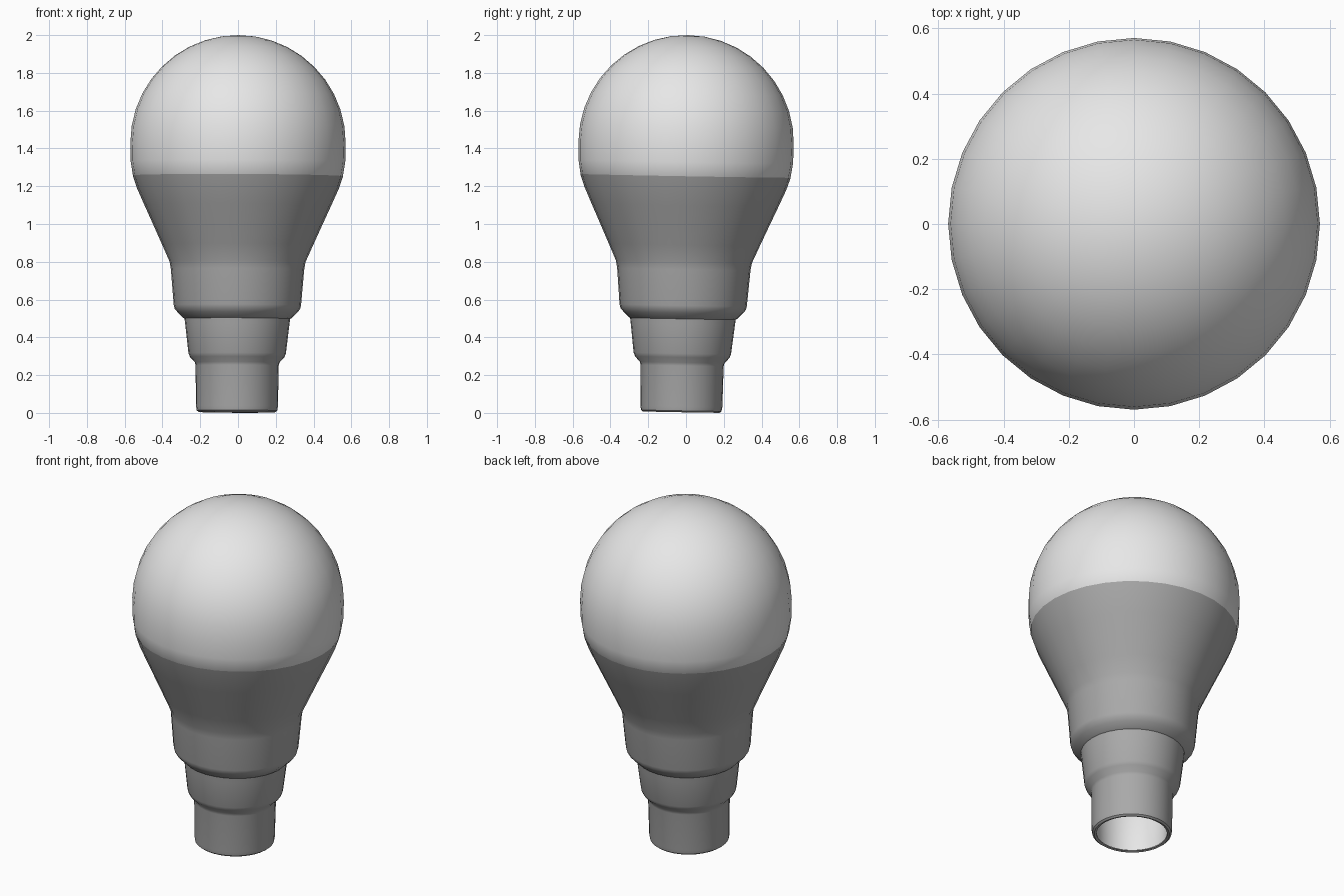
import bpy, bmesh, math
from mathutils import Matrix, Vector

cube = bpy.data.objects.get("Cube")
if cube:
    bpy.data.objects.remove(cube)

SIDES = 32
# The bulb leans very slightly about the middle of its globe
PIVOT = Vector((0, 0, 1.4))
LEAN = (Matrix.Translation(PIVOT) @ Matrix.Rotation(-0.018, 4, 'X')
        @ Matrix.Rotation(0.004, 4, 'Y') @ Matrix.Translation(-PIVOT))


def material(name, value):
    mat = bpy.data.materials.new(name)
    mat.use_nodes = True
    colour = (value, value, value, 1)
    mat.diffuse_color = colour
    mat.node_tree.nodes["Principled BSDF"].inputs["Base Color"].default_value = colour
    return mat


def lathe(name, profile, mat):
    """Spin a (radius, height) profile around z."""
    bm = bmesh.new()
    verts = [bm.verts.new((r, 0, z)) for r, z in profile]
    edges = [bm.edges.new(pair) for pair in zip(verts, verts[1:])]
    bmesh.ops.spin(bm, geom=verts + edges, cent=(0, 0, 0), axis=(0, 0, 1),
                   angle=math.tau, steps=SIDES, use_duplicate=False)
    bmesh.ops.remove_doubles(bm, verts=bm.verts, dist=0.0005)
    bmesh.ops.recalc_face_normals(bm, faces=bm.faces)
    bm.transform(LEAN)
    mesh = bpy.data.meshes.new(name)
    bm.to_mesh(mesh)
    bm.free()
    mesh.materials.append(mat)
    obj = bpy.data.objects.new(name, mesh)
    bpy.context.collection.objects.link(obj)
    bpy.ops.object.select_all(action='DESELECT')
    obj.select_set(True)
    bpy.context.view_layer.objects.active = obj
    bpy.ops.object.shade_smooth_by_angle(angle=math.radians(40))
    return obj


white = material("frosted_white", 0.8)
grey = material("housing_grey", 0.4)

# Base cap: open tube with a rolled rim and a wider collar
lathe("base_cap", [(0.19, 0.008), (0.203, 0.004), (0.213, 0.012), (0.217, 0.035),
                   (0.22, 0.25), (0.224, 0.267), (0.25, 0.295), (0.258, 0.315),
                   (0.276, 0.47), (0.281, 0.51)], grey)

# Flared housing, with a small lip over the collar
lathe("housing", [(0.276, 0.497), (0.287, 0.502), (0.315, 0.53), (0.332, 0.55),
                  (0.337, 0.57), (0.353, 0.76), (0.36, 0.8), (0.4, 0.89),
                  (0.445, 0.99), (0.495, 1.1), (0.535, 1.19), (0.557, 1.255)], grey)

# Frosted globe, whose narrow neck runs down inside the housing
neck = [(0.19, 0.01), (0.2, 0.25), (0.24, 0.33), (0.255, 0.5), (0.31, 0.57),
        (0.33, 0.8), (0.42, 1.0), (0.51, 1.19), (0.556, 1.255), (0.568, 1.33)]
RADIUS, CENTRE = 0.57, 1.43
dome = [(RADIUS * math.cos(a), CENTRE + RADIUS * math.sin(a))
        for a in (math.pi / 2 * i / 10 for i in range(11))]
lathe("globe", neck + dome, white)
